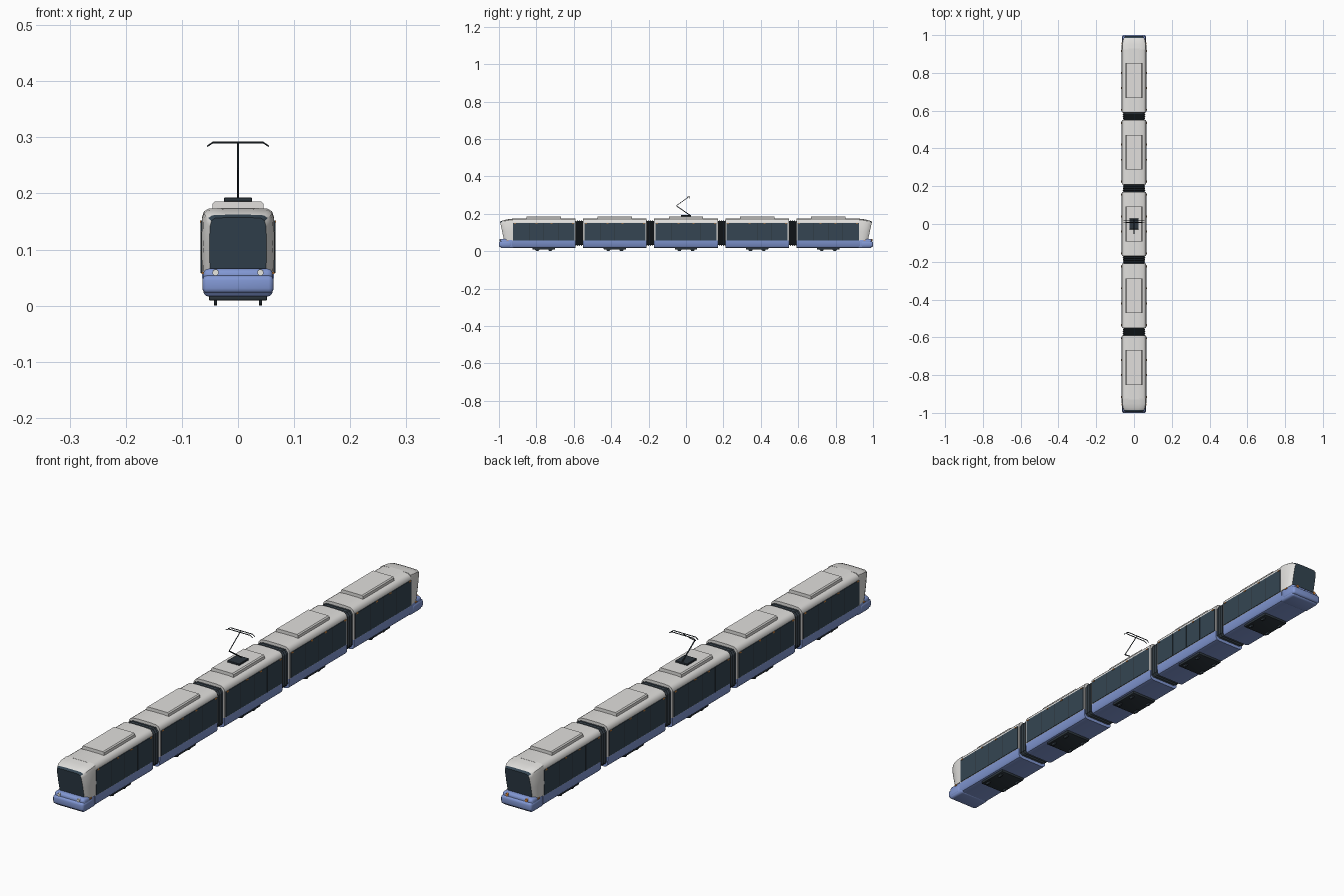
import bpy, bmesh, math
from mathutils import Vector

cube = bpy.data.objects.get("Cube")
if cube:
    bpy.data.objects.remove(cube, do_unlink=True)


def material(name, rgb):
    m = bpy.data.materials.new(name)
    m.use_nodes = True
    m.diffuse_color = (*rgb, 1)
    m.node_tree.nodes["Principled BSDF"].inputs["Base Color"].default_value = (*rgb, 1)
    return m


WHITE = material("warm white", (0.75, 0.74, 0.72))
BLUE = material("light blue", (0.22, 0.31, 0.65))
GLASS = material("dark glass", (0.035, 0.06, 0.085))
DARK = material("dark rubber", (0.025, 0.035, 0.045))
ORANGE = material("orange lamp", (0.75, 0.27, 0.05))
LENS = material("lamp white", (0.85, 0.85, 0.8))


def finish(name, bm, mats, angle=35):
    bmesh.ops.recalc_face_normals(bm, faces=bm.faces)
    mesh = bpy.data.meshes.new(name)
    bm.to_mesh(mesh)
    bm.free()
    for m in mats:
        mesh.materials.append(m)
    mesh.shade_smooth()
    mesh.set_sharp_from_angle(angle=math.radians(angle))
    obj = bpy.data.objects.new(name, mesh)
    bpy.context.collection.objects.link(obj)
    return obj


def box(name, centre, size, mat, bevel=0, segments=2):
    bm = bmesh.new()
    bmesh.ops.create_cube(bm, size=1)
    for v in bm.verts:
        v.co = Vector(a * b + c for a, b, c in zip(v.co, size, centre))
    if bevel:
        bmesh.ops.bevel(bm, geom=bm.edges[:], offset=bevel, segments=segments,
                        profile=0.5, affect='EDGES')
    return finish(name, bm, [mat])


def rod(name, a, b, radius, mat, sides=8):
    a, b = Vector(a), Vector(b)
    bm = bmesh.new()
    bmesh.ops.create_cone(bm, cap_ends=True, segments=sides, radius1=radius,
                          radius2=radius, depth=(b - a).length)
    turn = (b - a).to_track_quat('Z', 'Y')
    for v in bm.verts:
        v.co = turn @ v.co + (a + b) / 2
    return finish(name, bm, [mat])


def loft(name, rings, mats, rule=None, angle=35):
    """Skin closed rings of points and cap both ends."""
    bm = bmesh.new()
    loops = [[bm.verts.new(p) for p in ring] for ring in rings]
    n = len(loops[0])
    for a, b in zip(loops, loops[1:]):
        for i in range(n):
            j = (i + 1) % n
            bm.faces.new((a[i], a[j], b[j], b[i]))
    bm.faces.new(loops[0])
    bm.faces.new(loops[-1])
    bmesh.ops.recalc_face_normals(bm, faces=bm.faces)
    if rule:
        for f in bm.faces:
            f.material_index = rule(f)
    return finish(name, bm, mats, angle)


def mirrored(half):
    return half + [(-x, z) for x, z in reversed(half)]


def extrude(name, half, y0, y1, mats, rule=None):
    section = mirrored(half)
    return loft(name, [[(x, y, z) for x, z in section] for y in (y0, y1)], mats, rule)


SKIRT = [(0.048, 0.018), (0.058, 0.021), (0.063, 0.028), (0.064, 0.056)]
SHELL = [(0.064, 0.056), (0.064, 0.154), (0.062, 0.162), (0.057, 0.168),
         (0.050, 0.172), (0.025, 0.174)]
BELLOWS = [(0.050, 0.028), (0.060, 0.034), (0.060, 0.152), (0.050, 0.165)]
HALF = 0.17


def passenger_module(c):
    extrude("skirt", SKIRT, c - HALF, c + HALF, [BLUE])
    extrude("body_shell", SHELL, c - HALF, c + HALF, [WHITE])
    # Roof equipment cover
    extrude("roof_cover", [(0.046, 0.170), (0.045, 0.182), (0.041, 0.186)],
            c - 0.092, c + 0.092, [WHITE])
    # Bogie and wheels
    box("bogie_frame", (0, c, 0.015), (0.104, 0.12, 0.012), DARK, 0.003)
    for y in (c - 0.035, c + 0.035):
        for x in (-0.04, 0.04):
            rod("wheel", (x - 0.003, y, 0.012), (x + 0.003, y, 0.012), 0.012, DARK, 16)
    for s in (-1, 1):
        # Window band, dividers and side lamps
        box("window_band", (s * 0.0635, c, 0.105), (0.005, 2 * HALF - 0.012, 0.094), GLASS)
        for y in (-0.078, 0, 0.078):
            box("window_divider", (s * 0.066, c + y, 0.105), (0.001, 0.0025, 0.094), DARK)
        for y in (-0.155, -0.04, 0.04, 0.155):
            box("side_lamp", (s * 0.066, c + y, 0.150), (0.003, 0.010, 0.004), ORANGE)


for k in range(-2, 3):
    passenger_module(k * 0.38)

# Ribbed bellows between modules
for c in (-0.57, -0.19, 0.19, 0.57):
    section = mirrored(BELLOWS)
    rings = []
    for i in range(9):
        k = 1.0 if i % 2 == 0 else 0.92
        rings.append([(x * k, c - 0.022 + i * 0.0055, 0.1 + (z - 0.1) * k)
                      for x, z in section])
    loft("bellows", rings, [DARK], angle=20)


def cab(s):
    # Upper shell tapering to a forward-leaning windscreen
    stations = [(0.064, 0.925, 0.925, 0.174), (0.064, 0.950, 0.940, 0.171),
                (0.061, 0.972, 0.957, 0.167), (0.056, 0.985, 0.966, 0.162),
                (0.050, 0.995, 0.973, 0.157)]
    rings = []
    for w, top, bottom, z in stations:
        half = [(w, 0.060), (w * 1.02, 0.105), (w, z - 0.016), (w * 0.95, z - 0.006),
                (w * 0.82, z - 0.001), (w * 0.4, z)]
        rings.append([(x, s * (bottom + (top - bottom) * (h - 0.06) / 0.1), h)
                      for x, h in mirrored(half)])

    def paint(f):
        mid = f.calc_center_median()
        screen = len(f.verts) > 4 and abs(mid.y) > 0.95
        brow = abs(mid.y) > 0.986 and f.normal.z > 0.3
        return 1 if screen or brow else 0

    loft("cab_shell", rings, [WHITE, GLASS], paint)
    # Lower nose and its protruding bumper
    box("cab_nose", (0, s * 0.956, 0.041), (0.124, 0.074, 0.050), BLUE, 0.010, 3)
    box("bumper", (0, s * 0.967, 0.038), (0.127, 0.066, 0.032), BLUE, 0.009, 3)
    # Lamps
    lamp = LENS if s < 0 else ORANGE
    for x in (-0.04, 0.04):
        rod("end_lamp", (x, s * 0.975, 0.059), (x, s * 0.996, 0.059), 0.0055, lamp, 16)
        side = 1 if x > 0 else -1
        box("corner_marker", (side * 0.063, s * 0.955, 0.058), (0.004, 0.010, 0.004), ORANGE)


cab(-1)
cab(1)

# Current collector on the middle roof
box("collector_base", (0, 0, 0.189), (0.05, 0.056, 0.007), DARK, 0.001, 1)
rod("lower_arm", (0, 0.022, 0.192), (0, -0.052, 0.243), 0.0022, DARK)
rod("upper_arm", (0, -0.052, 0.243), (0, 0.014, 0.290), 0.0016, DARK)
for y in (0.008, 0.020):
    rod("contact_strip", (-0.045, y, 0.2905), (0.045, y, 0.2905), 0.0016, DARK)
    for s in (-1, 1):
        rod("strip_horn", (s * 0.045, y, 0.2905), (s * 0.055, y, 0.284), 0.0013, DARK)
rod("strip_link", (0, 0.008, 0.290), (0, 0.020, 0.290), 0.0013, DARK)
